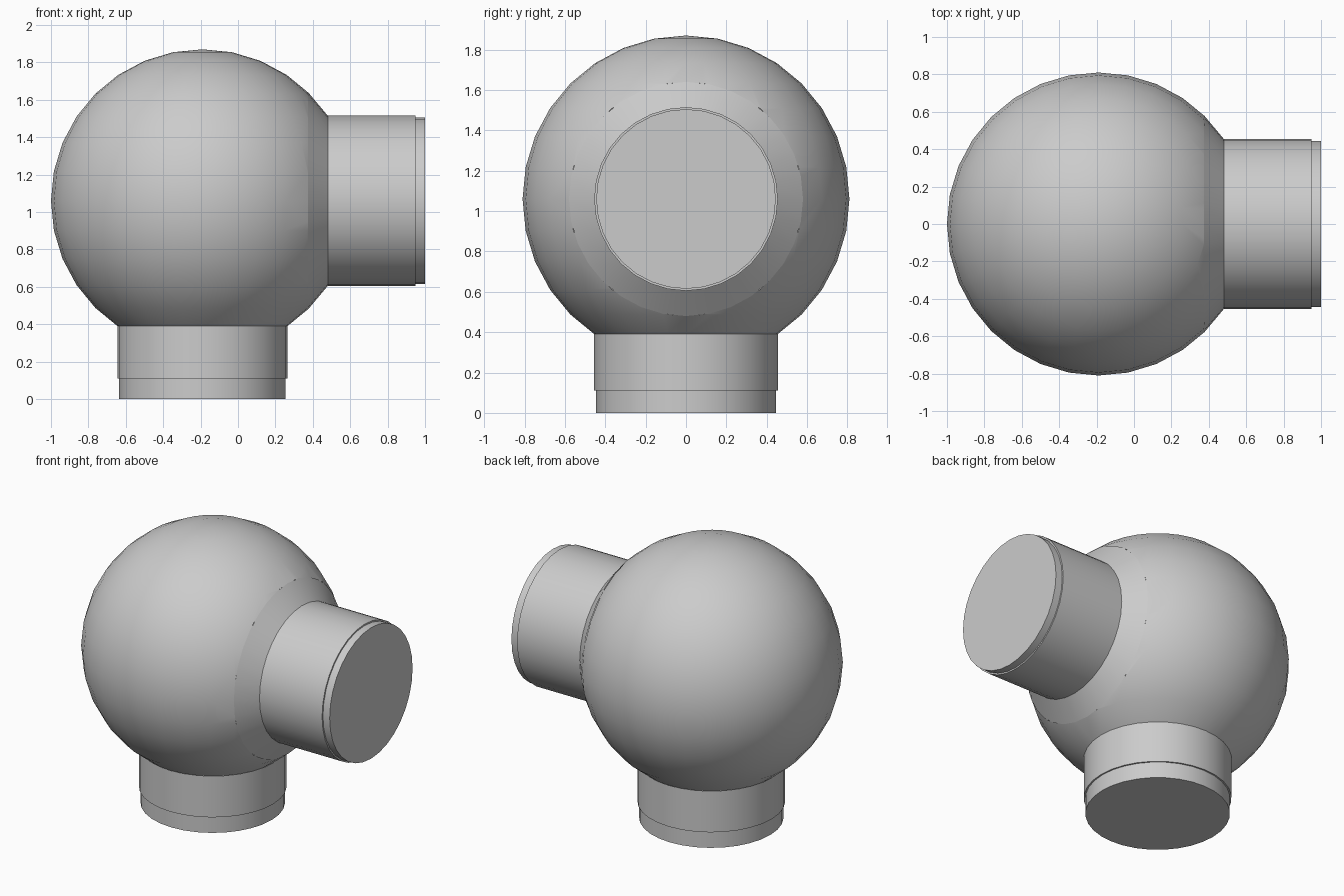
import bpy, bmesh, math
from mathutils import Matrix, Vector

cube = bpy.data.objects.get("Cube")
if cube:
    bpy.data.objects.remove(cube)

CENTRE = Vector((-0.19, 0, 1.06))
RADIUS = 0.81
PIPE, LIP = 0.455, 0.445
SEGMENTS = 32

grey = bpy.data.materials.new("plain grey")
grey.use_nodes = True
colour = (0.6, 0.6, 0.6, 1)
grey.diffuse_color = colour
grey.node_tree.nodes["Principled BSDF"].inputs["Base Color"].default_value = colour


def finish(name, bm, matrix):
    bmesh.ops.recalc_face_normals(bm, faces=bm.faces)
    mesh = bpy.data.meshes.new(name)
    bm.to_mesh(mesh)
    bm.free()
    mesh.materials.append(grey)
    obj = bpy.data.objects.new(name, mesh)
    obj.matrix_world = matrix
    bpy.context.collection.objects.link(obj)
    bpy.ops.object.select_all(action='DESELECT')
    obj.select_set(True)
    bpy.context.view_layer.objects.active = obj
    bpy.ops.object.shade_smooth_by_angle(angle=math.radians(25))
    return obj


def lathe(name, profile, matrix):
    """Turn (radius, height) points around local z; cap the last ring."""
    bm = bmesh.new()
    rings = []
    for r, h in profile:
        rings.append([bm.verts.new((r * math.cos(a), r * math.sin(a), h))
                      for a in (math.tau * i / SEGMENTS for i in range(SEGMENTS))])
    for low, high in zip(rings, rings[1:]):
        for i in range(SEGMENTS):
            j = (i + 1) % SEGMENTS
            bm.faces.new((low[i], low[j], high[j], high[i]))
    bm.faces.new(rings[-1])
    return finish(name, bm, matrix)


# Ball, trimmed flat where the two pipes join
bm = bmesh.new()
bmesh.ops.create_uvsphere(bm, u_segments=SEGMENTS, v_segments=SEGMENTS // 2, radius=RADIUS)
for point, normal in (((0.565, 0, 0), (1, 0, 0)), ((0, 0, -0.67), (0, 0, -1))):
    bmesh.ops.bisect_plane(bm, geom=bm.verts[:] + bm.edges[:] + bm.faces[:],
                           plane_co=point, plane_no=normal, clear_outer=True)
finish("ball", bm, Matrix.Translation(CENTRE))

# Pipes start on the ball and point outwards from its centre
place = Matrix.Translation(CENTRE)
lathe("side_pipe",
      [(0.58, 0.565), (PIPE, 0.67), (PIPE, 1.14), (LIP, 1.14), (LIP, 1.19)],
      place @ Matrix.Rotation(math.pi / 2, 4, 'Y'))
lathe("bottom_pipe",
      [(PIPE, 0.67), (PIPE, 0.95), (LIP, 0.95), (LIP, 1.06)],
      place @ Matrix.Rotation(math.pi, 4, 'X'))
